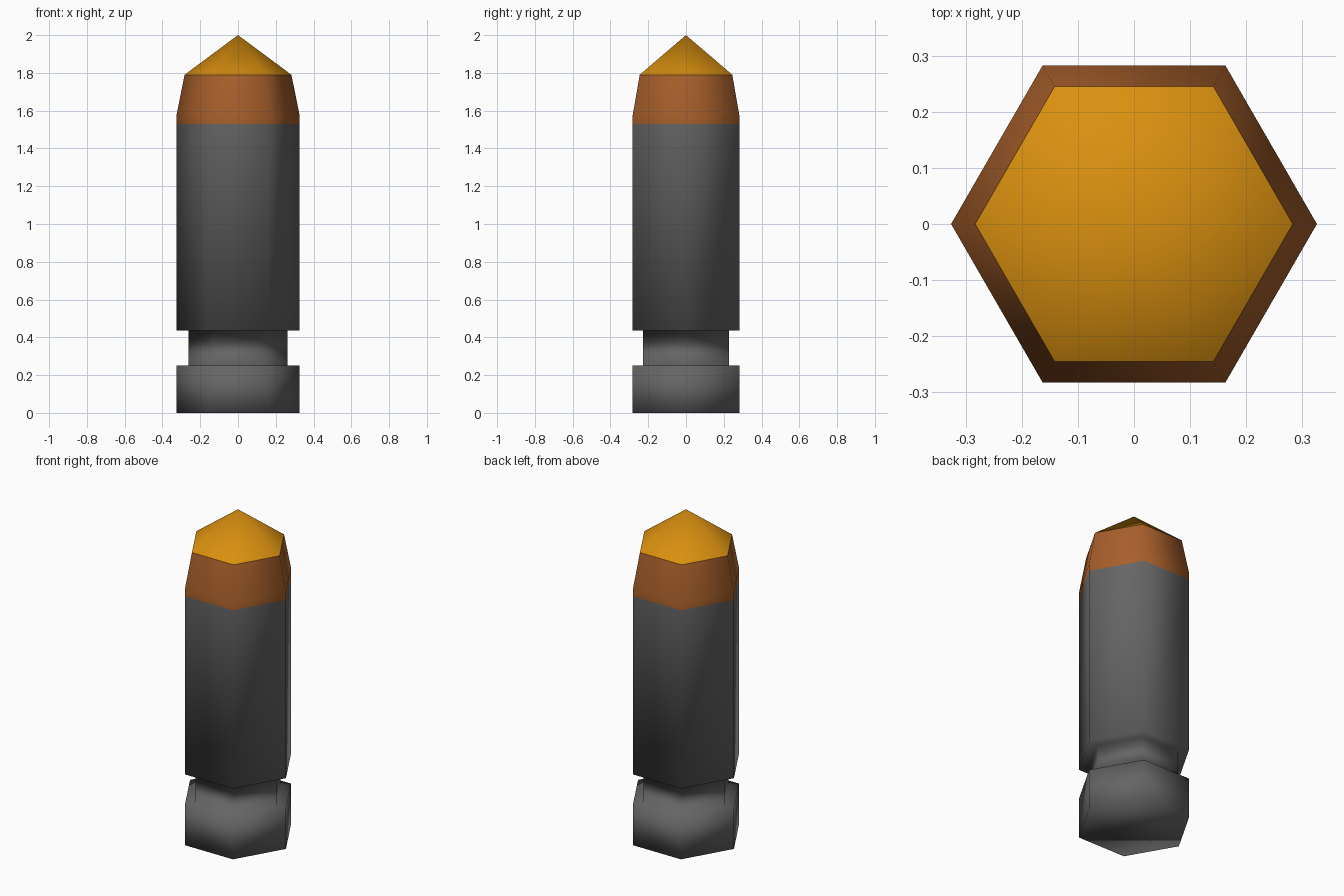
import bpy, bmesh, math

if "Cube" in bpy.data.objects:
    bpy.data.objects.remove(bpy.data.objects["Cube"])

SIDES = 6


def material(name, rgb):
    m = bpy.data.materials.new(name)
    m.diffuse_color = (*rgb, 1)
    m.use_nodes = True
    m.node_tree.nodes["Principled BSDF"].inputs["Base Color"].default_value = m.diffuse_color
    return m


def hex_lathe(name, profile, mat, cap_bottom=False):
    """Six-sided lathe of (radius, z) points; radius 0 makes a single apex."""
    bm = bmesh.new()
    rings = []
    for r, z in profile:
        n = SIDES if r > 0 else 1
        rings.append([bm.verts.new((r * math.cos(i * math.tau / SIDES),
                                    r * math.sin(i * math.tau / SIDES), z)) for i in range(n)])
    for a, b in zip(rings, rings[1:]):
        for i in range(SIDES):
            j = (i + 1) % SIDES
            if len(b) == 1:
                bm.faces.new((a[i], a[j], b[0]))
            else:
                bm.faces.new((a[i], a[j], b[j], b[i]))
    if cap_bottom:
        bm.faces.new(rings[0][::-1])
    # smooth around the sides, crisp at the steps
    for f in bm.faces:
        f.smooth = True
    for e in bm.edges:
        if len(e.link_faces) == 2 and e.calc_face_angle() > math.radians(65):
            e.smooth = False
    me = bpy.data.meshes.new(name)
    bm.to_mesh(me)
    bm.free()
    me.materials.append(mat)
    ob = bpy.data.objects.new(name, me)
    bpy.context.collection.objects.link(ob)
    return ob


grey = material("dark grey metal", (0.13, 0.13, 0.13))
brown = material("copper brown", (0.39, 0.115, 0.024))
amber = material("amber", (0.70, 0.28, 0.005))

R, NECK = 0.326, 0.262

# Casing with rim and groove
hex_lathe("casing", [(R, 0), (R, 0.25), (NECK, 0.25), (NECK, 0.435),
                     (R, 0.435), (R, 1.53)], grey, cap_bottom=True)
# Tapered collar
hex_lathe("collar", [(R, 1.53), (R, 1.575), (0.283, 1.79)], brown)
# Pointed tip
hex_lathe("tip", [(0.283, 1.79), (0, 2.0)], amber)
